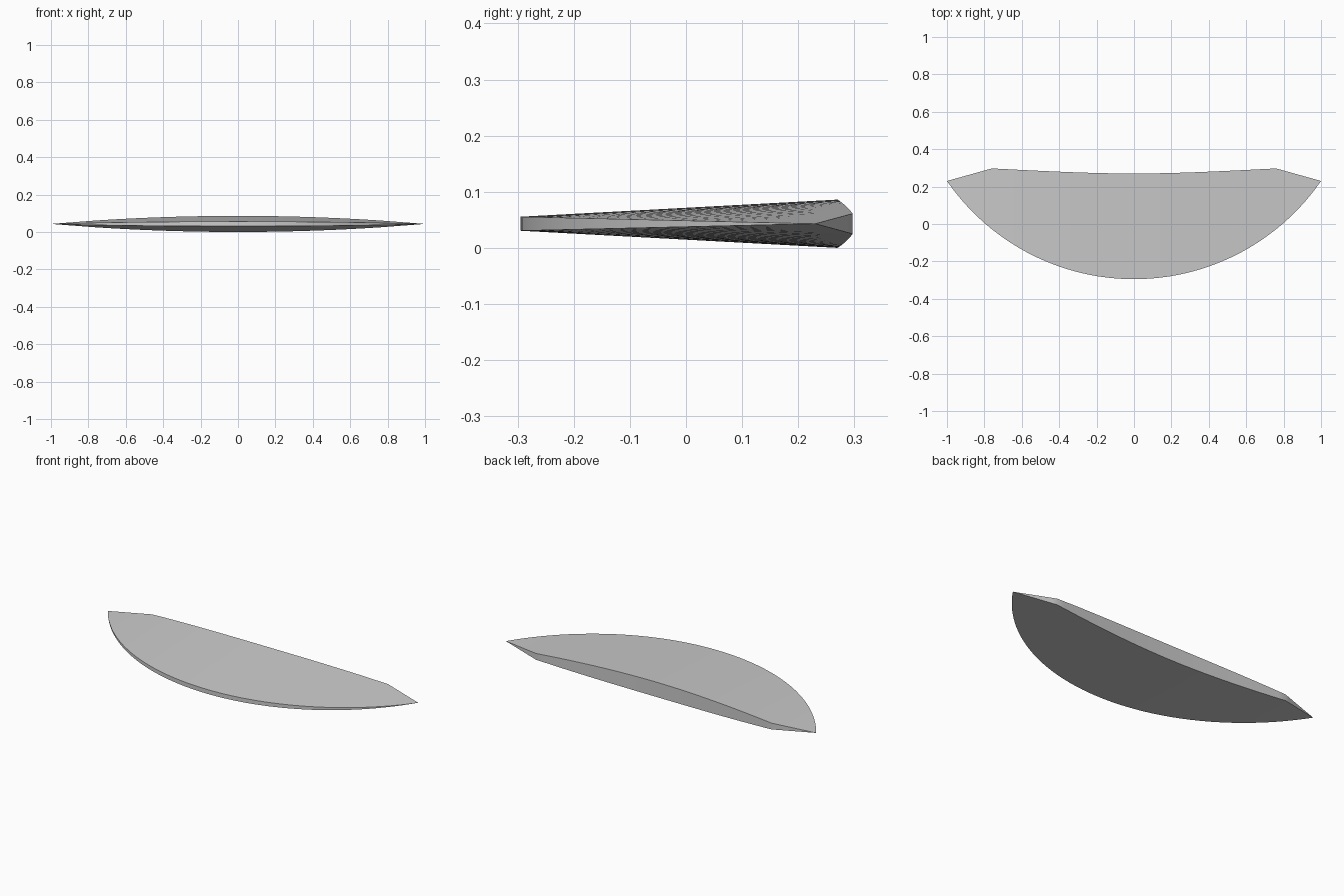
import bpy, bmesh, math

cube = bpy.data.objects.get("Cube")
if cube:
    bpy.data.objects.remove(cube, do_unlink=True)

MID_Z = 0.043       # height of the symmetry plane
TIP_Y = 0.23        # where the pointed tips sit
FRONT_Y = -0.295    # foremost point of the curved edge
SHOULDER = 0.76     # x where the back edge turns toward the tip
RADIUS = (1 + (TIP_Y - FRONT_Y) ** 2) / (2 * (TIP_Y - FRONT_Y))

grey = bpy.data.materials.new("plain grey")
grey.use_nodes = True
grey.diffuse_color = (0.6, 0.6, 0.6, 1)
grey.node_tree.nodes["Principled BSDF"].inputs["Base Color"].default_value = (0.6, 0.6, 0.6, 1)


def front_edge(x):
    """Circular arc; returns y and half thickness."""
    y = FRONT_Y + RADIUS - math.sqrt(RADIUS ** 2 - x * x)
    return y, 0.0125 * (TIP_Y - y) / (TIP_Y - FRONT_Y)


def back_edge(x):
    """Shallow hollow between the shoulders, then straight to the tip."""
    a = abs(x)
    if a <= SHOULDER:
        t = a / SHOULDER
        return 0.27 + 0.027 * t * t * (1.6 - 0.6 * t), 0.043 * (1 - a * a)
    t = (1 - a) / (1 - SHOULDER)
    return TIP_Y + (0.297 - TIP_Y) * t, 0.043 * (1 - SHOULDER ** 2) * t


# Stations across the width, with one exactly at each shoulder
half = [SHOULDER * i / 16 for i in range(17)]
half += [SHOULDER + (1 - SHOULDER) * i / 8 for i in range(1, 8)]
stations = [-x for x in reversed(half[1:])] + half

# Lens-shaped crescent: four-cornered sections closed to a point at each tip
bm = bmesh.new()
rings = []
for x in stations:
    fy, fh = front_edge(x)
    by, bh = back_edge(x)
    corners = ((fy, -fh), (by, -bh), (by, bh), (fy, fh))
    rings.append([bm.verts.new((x, y, MID_Z + z)) for y, z in corners])

for a, b in zip(rings, rings[1:]):
    for i in range(4):
        j = (i + 1) % 4
        bm.faces.new((a[i], a[j], b[j], b[i]))

for ring, x in ((rings[0], -1), (rings[-1], 1)):
    tip = bm.verts.new((x, TIP_Y, MID_Z))
    for i in range(4):
        bm.faces.new((ring[i], ring[(i + 1) % 4], tip))

bmesh.ops.recalc_face_normals(bm, faces=bm.faces)
mesh = bpy.data.meshes.new("crescent_blade")
bm.to_mesh(mesh)
bm.free()
mesh.materials.append(grey)

blade = bpy.data.objects.new("crescent_blade", mesh)
bpy.context.collection.objects.link(blade)
bpy.context.view_layer.objects.active = blade
blade.select_set(True)
bpy.ops.object.shade_smooth_by_angle(angle=math.radians(20))
